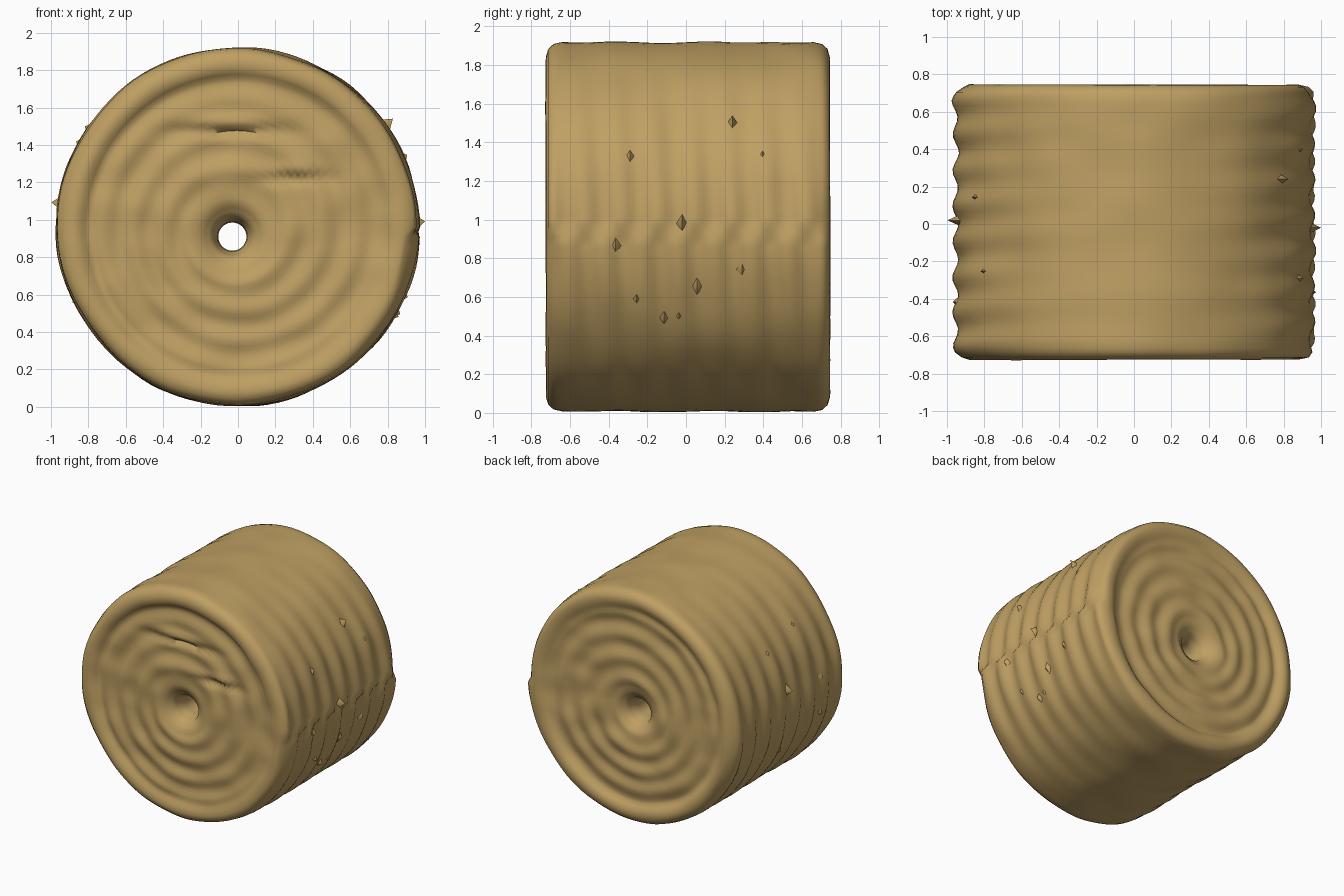
import bpy, bmesh, math, random
from mathutils import Vector, noise

if "Cube" in bpy.data.objects:
    bpy.data.objects.remove(bpy.data.objects["Cube"], do_unlink=True)
random.seed(4)

straw = bpy.data.materials.new("dry_straw")
straw.use_nodes = True
straw.diffuse_color = (0.52, 0.35, 0.125, 1)
bsdf = straw.node_tree.nodes["Principled BSDF"]
bsdf.inputs["Base Color"].default_value = straw.diffuse_color
bsdf.inputs["Roughness"].default_value = 0.9

SEGMENTS = 112
FRONT, BACK = -0.725, 0.745
CENTRE, CORE = Vector((0, 0, 0.962)), Vector((-0.03, 0, 0.91))

# End profile: radius and depth behind the rim, from the core hole outwards
CAP = [(0.075, 0.35), (0.08, 0.17), (0.11, 0.09), (0.17, 0.045), (0.26, 0.025),
       (0.5, 0.03), (0.72, 0.035), (0.79, 0.038), (0.84, 0.008), (0.88, 0),
       (0.92, 0.012), (0.945, 0.04), (0.955, 0.085)]


def subdivide(points, step):
    out = [points[0]]
    for a, b in zip(points, points[1:]):
        n = max(1, round(math.dist(a, b) / step))
        out += [(a[0] + (b[0] - a[0]) * i / n, a[1] + (b[1] - a[1]) * i / n)
                for i in range(1, n + 1)]
    return out


def bump(x, centre, width):
    return math.exp(-((x - centre) / width) ** 2)


# Closed cross-section: front end, outer wall, back end, then back through the hole
front = [(r, FRONT + d) for r, d in CAP]
back = [(r, BACK - d) for r, d in reversed(CAP)]
section = subdivide(front + back + front[:1], 0.028)[:-1]


def surface_point(r, y, angle):
    c, s = math.cos(angle), math.sin(angle)
    centre = CORE.lerp(CENTRE, min(1, max(0, (r - 0.08) / 0.6)))
    p = centre + Vector((r * c, y, r * s))
    if r > 0.9:
        # Wound layers bulge along the sides
        side = c * c * (0.4 + 0.6 * bump(s, -0.1, 0.6))
        wind = 0.016 * side * math.sin(y * math.tau / 0.19 + 1.5 * angle)
        rough = 0.012 * noise.noise(Vector((c * 3, y * 4, s * 3)))
        p += Vector((c, 0, s)) * (wind + rough)
    elif r > 0.15:
        # Spiral windings and uneven straw on the ends
        fade = min(1, (r - 0.15) / 0.1) * min(1, (0.9 - r) / 0.1)
        inward = 1 if y < 0 else -1
        d = 0.009 * math.sin(r * math.tau / 0.17 - angle * inward)
        d += 0.014 * noise.noise(Vector((p.x * 4, y * 3, p.z * 6)))
        if y < 0:
            d += 0.045 * bump(p.z, 1.47, 0.025) * bump(p.x, -0.04, 0.24)
            d -= 0.03 * bump(p.z, 1.53, 0.04) * bump(p.x, -0.04, 0.26)
            d += 0.03 * bump(p.z, 1.22, 0.025) * bump(p.x, 0.3, 0.18)
            d -= 0.02 * bump(p.z, 1.27, 0.03) * bump(p.x, 0.3, 0.18)
        p.y += inward * d * fade
    p.z = max(p.z, 0.004)
    return p


def finish(bm, name, angle):
    bmesh.ops.recalc_face_normals(bm, faces=bm.faces)
    mesh = bpy.data.meshes.new(name)
    bm.to_mesh(mesh)
    bm.free()
    mesh.materials.append(straw)
    obj = bpy.data.objects.new(name, mesh)
    bpy.context.collection.objects.link(obj)
    bpy.ops.object.select_all(action="DESELECT")
    obj.select_set(True)
    bpy.context.view_layer.objects.active = obj
    bpy.ops.object.shade_smooth_by_angle(angle=angle)
    return obj


# Rolled bale
bm = bmesh.new()
rings = [[bm.verts.new(surface_point(r, y, math.tau * i / SEGMENTS))
          for i in range(SEGMENTS)] for r, y in section]
for j, ring in enumerate(rings):
    other = rings[(j + 1) % len(rings)]
    for i in range(SEGMENTS):
        k = (i + 1) % SEGMENTS
        bm.faces.new((ring[i], ring[k], other[k], other[i]))
finish(bm, "straw_bale", math.radians(75))

# Loose tufts poking out of the wall, laid along the winding
bm = bmesh.new()


def tuft(angle, y, height, length=0.1):
    out = Vector((math.cos(angle), 0, math.sin(angle)))
    along = Vector((-out.z, 0, out.x))
    root = CENTRE + out * 0.94 + Vector((0, y, 0))
    base = [bm.verts.new(root + v) for v in
            (along * length / 2, Vector((0, 0.03, 0)),
             along * -length / 2, Vector((0, -0.03, 0)))]
    tip = bm.verts.new(root + out * height + along * length * 0.1)
    for i in range(4):
        bm.faces.new((base[i], base[(i + 1) % 4], tip))


tuft(math.pi - 0.14, 0.02, 0.066)
tuft(0.02, -0.02, 0.06)
tuft(0.6, 0.24, 0.07)
for i in range(14):
    side = random.choice((0, math.pi))
    tuft(side + random.uniform(-0.6, 0.6), random.uniform(-0.62, 0.64),
         random.uniform(0.025, 0.045))
finish(bm, "loose_tufts", math.radians(60))
